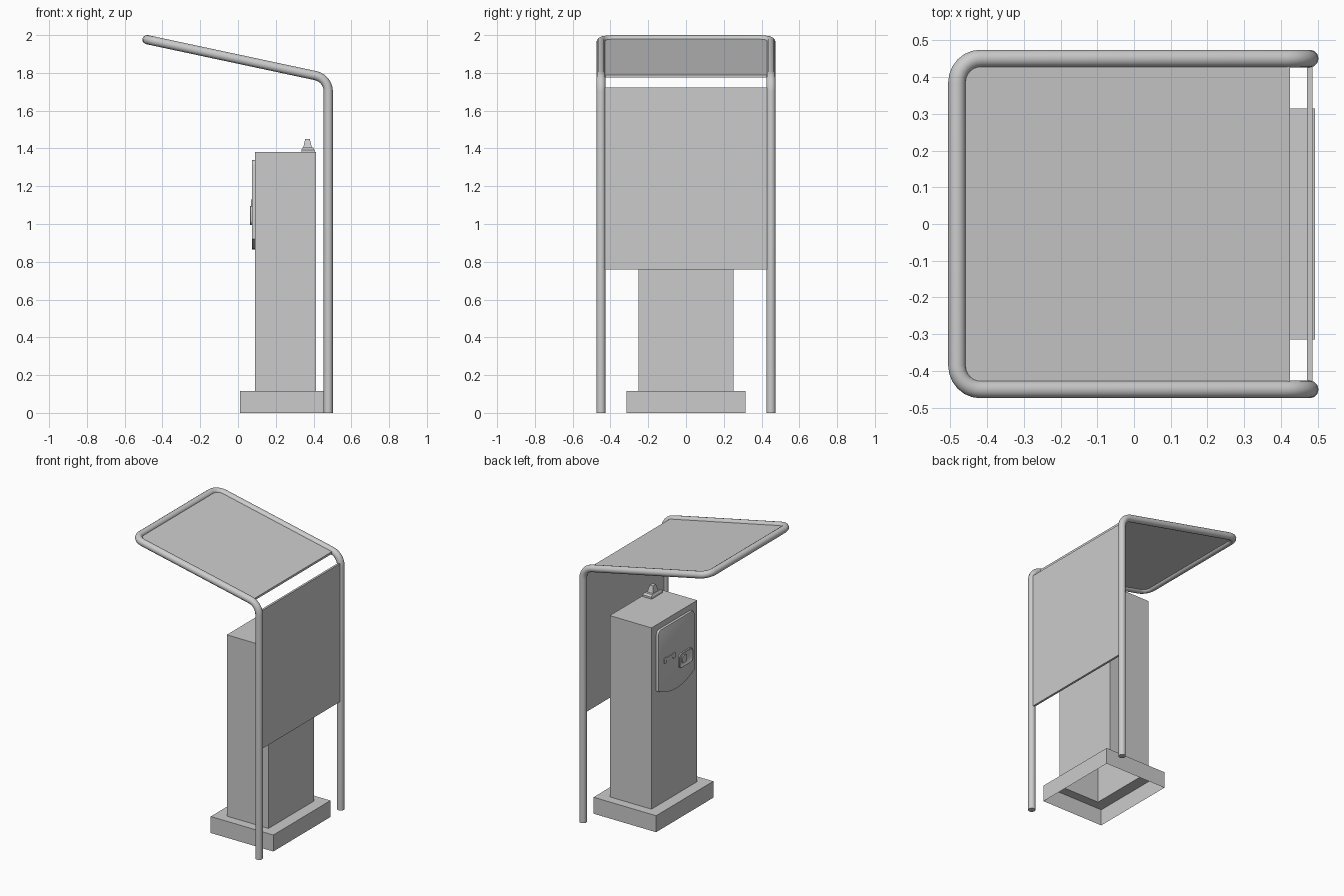
import bpy, bmesh, math
from mathutils import Vector, Matrix

if "Cube" in bpy.data.objects:
    bpy.data.objects.remove(bpy.data.objects["Cube"], do_unlink=True)

GREY = (0.6, 0.6, 0.6, 1)
mat = bpy.data.materials.new("plain grey")
mat.use_nodes = True
mat.diffuse_color = GREY
mat.node_tree.nodes["Principled BSDF"].inputs["Base Color"].default_value = GREY


def select(ob):
    bpy.ops.object.select_all(action='DESELECT')
    ob.select_set(True)
    bpy.context.view_layer.objects.active = ob


def finish(name, bm, smooth=False):
    bmesh.ops.recalc_face_normals(bm, faces=bm.faces)
    me = bpy.data.meshes.new(name)
    bm.to_mesh(me)
    bm.free()
    me.materials.append(mat)
    ob = bpy.data.objects.new(name, me)
    bpy.context.collection.objects.link(ob)
    if smooth:
        select(ob)
        bpy.ops.object.shade_smooth_by_angle(angle=math.radians(35))


def box_mesh(lo, hi):
    lo, hi = Vector(lo), Vector(hi)
    bm = bmesh.new()
    bmesh.ops.create_cube(bm, size=1, matrix=Matrix.Translation((lo + hi) / 2)
                          @ Matrix.Diagonal((*(hi - lo), 1)))
    return bm


def fillet(prev, corner, nxt, radius, steps=6):
    """Points of a round bend at a corner of a path."""
    a, b = (prev - corner).normalized(), (nxt - corner).normalized()
    half = a.angle(b) / 2
    centre = corner + (a + b).normalized() * radius / math.sin(half)
    start = (corner + a * radius / math.tan(half) - centre).normalized()
    end = (corner + b * radius / math.tan(half) - centre).normalized()
    return [centre + start.slerp(end, i / steps).normalized() * radius
            for i in range(steps + 1)]


def extrude_outline(outline, x0, x1, name, bevel=0.0, hole=0.0):
    """Raise a (y, z) outline from x0 to x1, optionally sinking an inset."""
    bm = bmesh.new()
    face = bm.faces.new([bm.verts.new((x0, y, z)) for y, z in outline])
    top = bmesh.ops.extrude_face_region(bm, geom=[face])["geom"]
    bmesh.ops.translate(bm, vec=(x1 - x0, 0, 0),
                        verts=[v for v in top if isinstance(v, bmesh.types.BMVert)])
    bmesh.ops.recalc_face_normals(bm, faces=bm.faces)
    cap = min(bm.faces, key=lambda f: f.calc_center_median().x)
    if bevel:
        bmesh.ops.bevel(bm, geom=list(cap.edges), offset=bevel, segments=2,
                        affect='EDGES', profile=0.5)
    if hole:
        cap = min(bm.faces, key=lambda f: f.calc_center_median().x)
        bmesh.ops.inset_region(bm, faces=[cap], thickness=hole)
        bmesh.ops.translate(bm, vec=(abs(x1 - x0) * 0.8, 0, 0), verts=cap.verts)
    finish(name, bm, True)


def rounded_rect(cy, cz, w, h, r):
    pts = []
    for i, (sy, sz) in enumerate([(1, 1), (-1, 1), (-1, -1), (1, -1)]):
        for k in range(5):
            a = math.pi / 2 * (i + k / 4)
            pts.append((cy + sy * (w / 2 - r) + r * math.cos(a),
                        cz + sz * (h / 2 - r) + r * math.sin(a)))
    return pts


# Plinth and cabinet: one open-bottomed shell
bm = box_mesh((0.01, -0.315, 0), (0.493, 0.315, 0.115))
bmesh.ops.delete(bm, geom=[f for f in bm.faces if f.normal.z < -0.5], context='FACES_ONLY')
lid = max(bm.faces, key=lambda f: f.calc_center_median().z)
bmesh.ops.inset_region(bm, faces=[lid], thickness=0.065)
for v in lid.verts:
    v.co.x = 0.09 if v.co.x < 0.25 else 0.412
    v.co.y = math.copysign(0.252, v.co.y)
up = bmesh.ops.extrude_face_region(bm, geom=[lid])["geom"]
bmesh.ops.translate(bm, vec=(0, 0, 1.265),
                    verts=[v for v in up if isinstance(v, bmesh.types.BMVert)])
if lid.is_valid:
    bmesh.ops.delete(bm, geom=[lid], context='FACES_ONLY')
finish("cabinet_and_plinth", bm)

# Tube frame: two posts and the sloping canopy loop
W, FRONT, POST = 0.45, -0.482, 0.478
SLOPE = 0.2135


def roof_z(x):
    return 1.976 - SLOPE * (x - FRONT)


half = [Vector(p) for p in ((POST, W, 0), (POST, W, roof_z(POST)),
                            (FRONT, W, roof_z(FRONT)), (FRONT, -W, roof_z(FRONT)))]
side = [half[0]] + fillet(*half[:3], 0.085) + fillet(*half[1:], 0.065)
path = side + [Vector((p.x, -p.y, p.z)) for p in reversed(side)]
curve = bpy.data.curves.new("tube_frame", 'CURVE')
curve.dimensions = '3D'
curve.bevel_depth = 0.0242
curve.bevel_resolution = 4
curve.use_fill_caps = True
spline = curve.splines.new('POLY')
spline.points.add(len(path) - 1)
for pt, co in zip(spline.points, path):
    pt.co = (*co, 1)
curve.materials.append(mat)
frame = bpy.data.objects.new("tube_frame", curve)
bpy.context.collection.objects.link(frame)
select(frame)
bpy.ops.object.convert(target='MESH')
bpy.ops.object.shade_smooth_by_angle(angle=math.radians(40))

# Back panel between the posts
finish("back_panel", box_mesh((0.471, -0.435, 0.758), (0.486, 0.435, 1.722)))

# Canopy sheet, sheared to the slope of the tubes
bm = box_mesh((-0.458, -0.435, -0.0075), (0.425, 0.435, 0.0075))
for v in bm.verts:
    v.co.z += roof_z(v.co.x)
finish("canopy_sheet", bm)

# Door with rounded top corners and a bowed lower edge
HALF = 0.2
door = [p for p in rounded_rect(0, 1.14, 2 * HALF, 0.4, 0.03) if p[1] > 1.14]
for i in range(17):
    t = -1 + i / 8
    door.append((HALF * t, 0.865 + 0.055 * t * t))
extrude_outline(door, 0.092, 0.073, "door", bevel=0.005)

# Latch recess with an inner grip
extrude_outline(rounded_rect(-0.095, 1.045, 0.15, 0.1, 0.025), 0.074, 0.064,
                "latch_frame", bevel=0.003, hole=0.015)
extrude_outline(rounded_rect(-0.08, 1.045, 0.05, 0.05, 0.015), 0.074, 0.065, "latch_grip")

# Small lever beside the recess
extrude_outline(rounded_rect(0.075, 1.115, 0.11, 0.018, 0.008), 0.074, 0.069, "lever_bar")
for name, y in (("lever_pivot", 0.125), ("lever_tip", 0.03)):
    extrude_outline(rounded_rect(y, 1.11, 0.03, 0.04, 0.01), 0.074, 0.068, name)


def tapered(name, cx, cy, z0, z1, size, top):
    bm = box_mesh((cx - size[0] / 2, cy - size[1] / 2, z0),
                  (cx + size[0] / 2, cy + size[1] / 2, z1))
    for v in bm.verts:
        if v.co.z > (z0 + z1) / 2:
            v.co.x = cx + (v.co.x - cx) * top
            v.co.y = cy + (v.co.y - cy) * top
    finish(name, bm)


# Lifting lug on the cabinet roof
tapered("lug_base", 0.37, -0.16, 1.38, 1.393, (0.07, 0.12), 1.0)
tapered("lug_shoulder", 0.37, -0.16, 1.393, 1.405, (0.07, 0.12), 0.8)
tapered("lug", 0.368, -0.16, 1.405, 1.45, (0.045, 0.06), 0.55)
